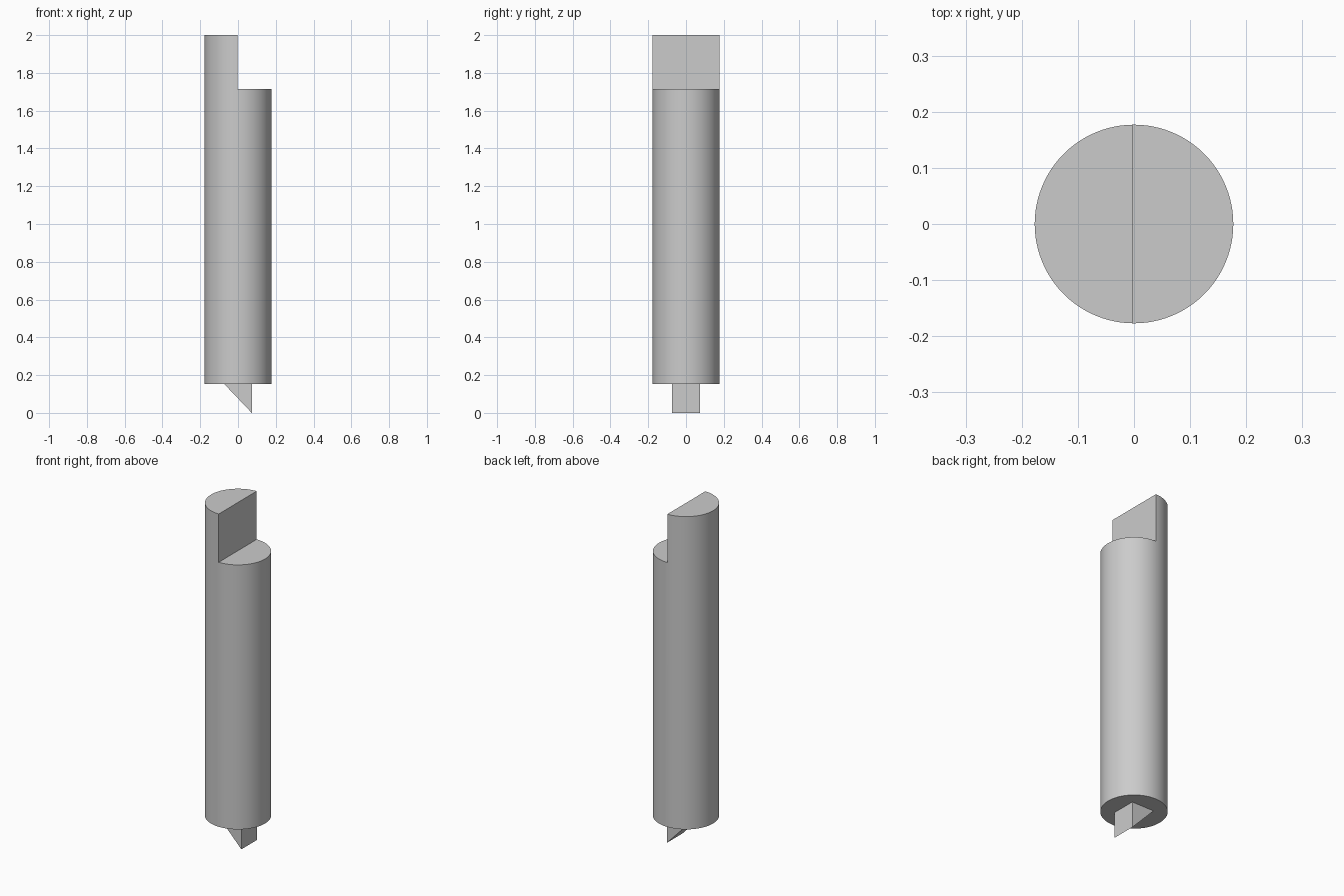
import bpy
import bmesh
import math

cube = bpy.data.objects.get("Cube")
if cube:
    bpy.data.objects.remove(cube, do_unlink=True)

RADIUS = 0.177
BOTTOM, STEP, TOP = 0.153, 1.715, 2.0
HALF = 0.073  # half width of the tip

grey = bpy.data.materials.new("plain grey")
grey.use_nodes = True
colour = (0.6, 0.6, 0.6, 1)
grey.diffuse_color = colour
grey.node_tree.nodes["Principled BSDF"].inputs["Base Color"].default_value = colour


def prism(name, profile, direction):
    """Extrude a closed profile along a direction into a solid object."""
    bm = bmesh.new()
    face = bm.faces.new([bm.verts.new(p) for p in profile])
    result = bmesh.ops.extrude_face_region(bm, geom=[face], use_keep_orig=True)
    moved = [v for v in result["geom"] if isinstance(v, bmesh.types.BMVert)]
    bmesh.ops.translate(bm, verts=moved, vec=direction)
    bmesh.ops.recalc_face_normals(bm, faces=bm.faces)
    mesh = bpy.data.meshes.new(name)
    bm.to_mesh(mesh)
    bm.free()
    mesh.materials.append(grey)
    obj = bpy.data.objects.new(name, mesh)
    bpy.context.collection.objects.link(obj)
    return obj


# Round shaft at full height
SIDES = 96
circle = [(RADIUS * math.cos(math.tau * i / SIDES),
           RADIUS * math.sin(math.tau * i / SIDES), BOTTOM) for i in range(SIDES)]
shaft = prism("shaft", circle, (0, 0, TOP - BOTTOM))

# Cut away one half of the upper end, leaving a D-shaped lug
corners = [(-0.002, -1, STEP), (1, -1, STEP), (1, 1, STEP), (-0.002, 1, STEP)]
cutter = prism("lug_cutter", corners, (0, 0, 1))
cutter.hide_render = True
cut = shaft.modifiers.new("lug cut", "BOOLEAN")
cut.operation = "DIFFERENCE"
cut.solver = "EXACT"
cut.object = cutter
bpy.ops.object.select_all(action="DESELECT")
shaft.select_set(True)
bpy.context.view_layer.objects.active = shaft
bpy.ops.object.modifier_apply(modifier=cut.name)
bpy.data.objects.remove(cutter, do_unlink=True)
bpy.ops.object.shade_smooth_by_angle(angle=math.radians(30))

# Sloped latch tip under the shaft
triangle = [(-HALF, -HALF, BOTTOM), (HALF, -HALF, BOTTOM), (HALF, -HALF, 0)]
prism("latch_tip", triangle, (0, 2 * HALF, 0))
